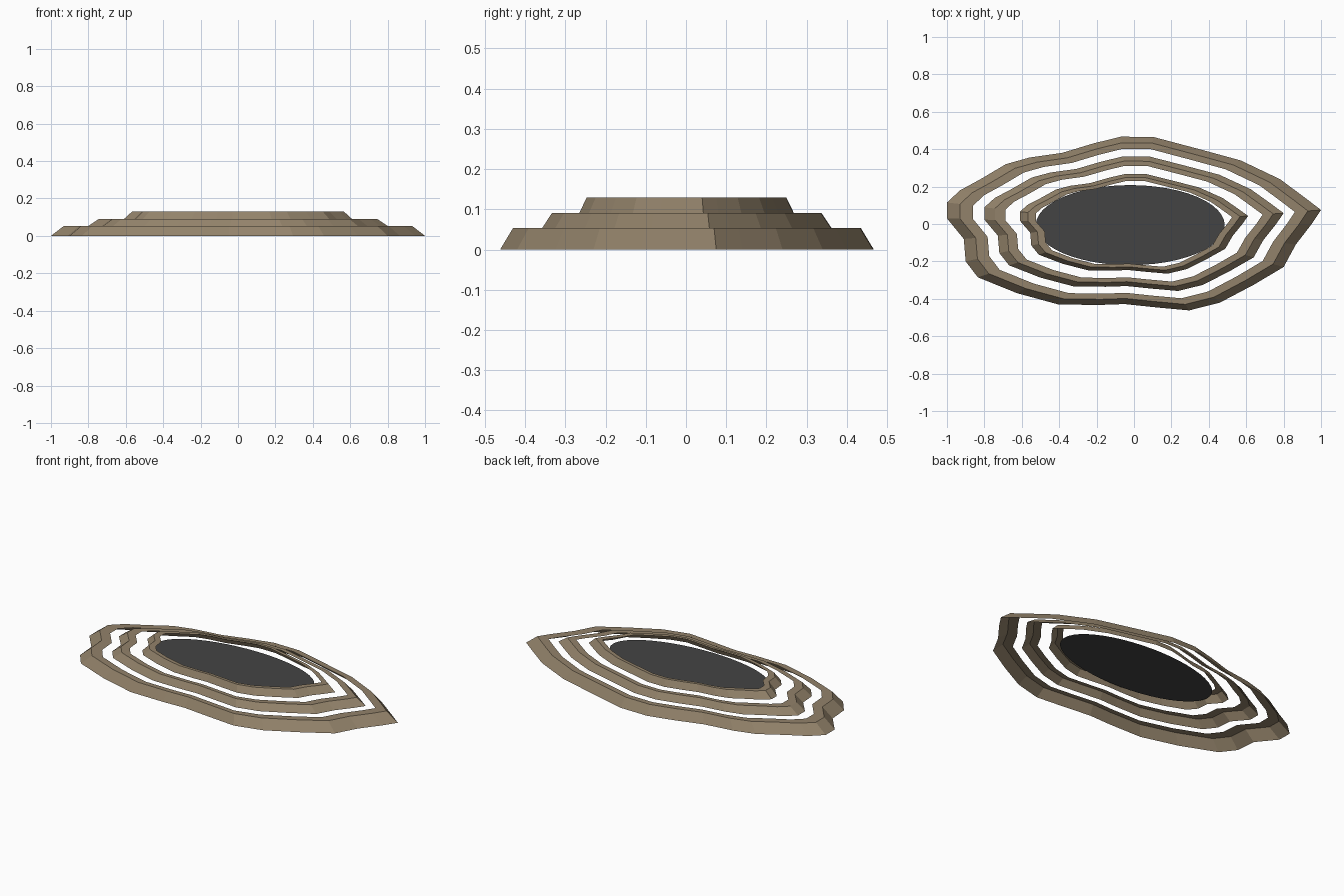
import bpy, bmesh, math

if "Cube" in bpy.data.objects:
    bpy.data.objects.remove(bpy.data.objects["Cube"])


def material(name, rgb):
    m = bpy.data.materials.new(name)
    m.diffuse_color = (*rgb, 1)
    m.use_nodes = True
    m.node_tree.nodes["Principled BSDF"].inputs["Base Color"].default_value = m.diffuse_color
    return m


def make_object(name, bm, mat):
    mesh = bpy.data.meshes.new(name)
    bm.normal_update()
    bm.to_mesh(mesh)
    bm.free()
    mesh.materials.append(mat)
    obj = bpy.data.objects.new(name, mesh)
    bpy.context.collection.objects.link(obj)
    return obj


earth = material("earth_brown", (0.29, 0.225, 0.145))
dark = material("dark_grey", (0.057, 0.057, 0.057))

# Irregular terrace outline, counter-clockwise from the right tip
OUTLINE = [
    (1.0, .075), (.915, .14), (.78, .24), (.57, .34), (.35, .40), (.105, .465),
    (-.07, .467), (-.22, .43), (-.385, .38), (-.56, .355), (-.685, .32),
    (-.82, .24), (-.93, .18), (-1.0, .115), (-1.0, .03), (-.91, -.08),
    (-.90, -.20), (-.835, -.285), (-.625, -.37), (-.405, -.43), (-.19, -.433),
    (-.05, -.428), (.11, -.445), (.295, -.462), (.46, -.42), (.64, -.325),
    (.80, -.23), (.865, -.11), (.95, 0),
]


def terrace(name, sx, sy, z0, z1):
    """Sloped outer bank with a flat tread on top, open underneath."""
    bm = bmesh.new()
    loops = [[bm.verts.new((x * sx * k, y * sy * k, z)) for x, y in OUTLINE]
             for k, z in ((1, z0), (.93, z1), (.86, z1))]
    n = len(OUTLINE)
    for a, b in zip(loops, loops[1:]):
        for i in range(n):
            j = (i + 1) % n
            bm.faces.new((a[i], a[j], b[j], b[i]))
    return make_object(name, bm, earth)


# Three stacked terraces
terrace("lower_terrace", 1.0, 1.0, 0, .054)
terrace("middle_terrace", .80, .775, .053, .091)
terrace("upper_terrace", .61, .575, .09, .129)

# Flat elliptical floor inside the top terrace
bm = bmesh.new()
bm.faces.new([bm.verts.new((-.02 + .505 * math.cos(t), -.006 + .214 * math.sin(t), .10))
              for t in (math.tau * i / 48 for i in range(48))])
make_object("centre_floor", bm, dark)
